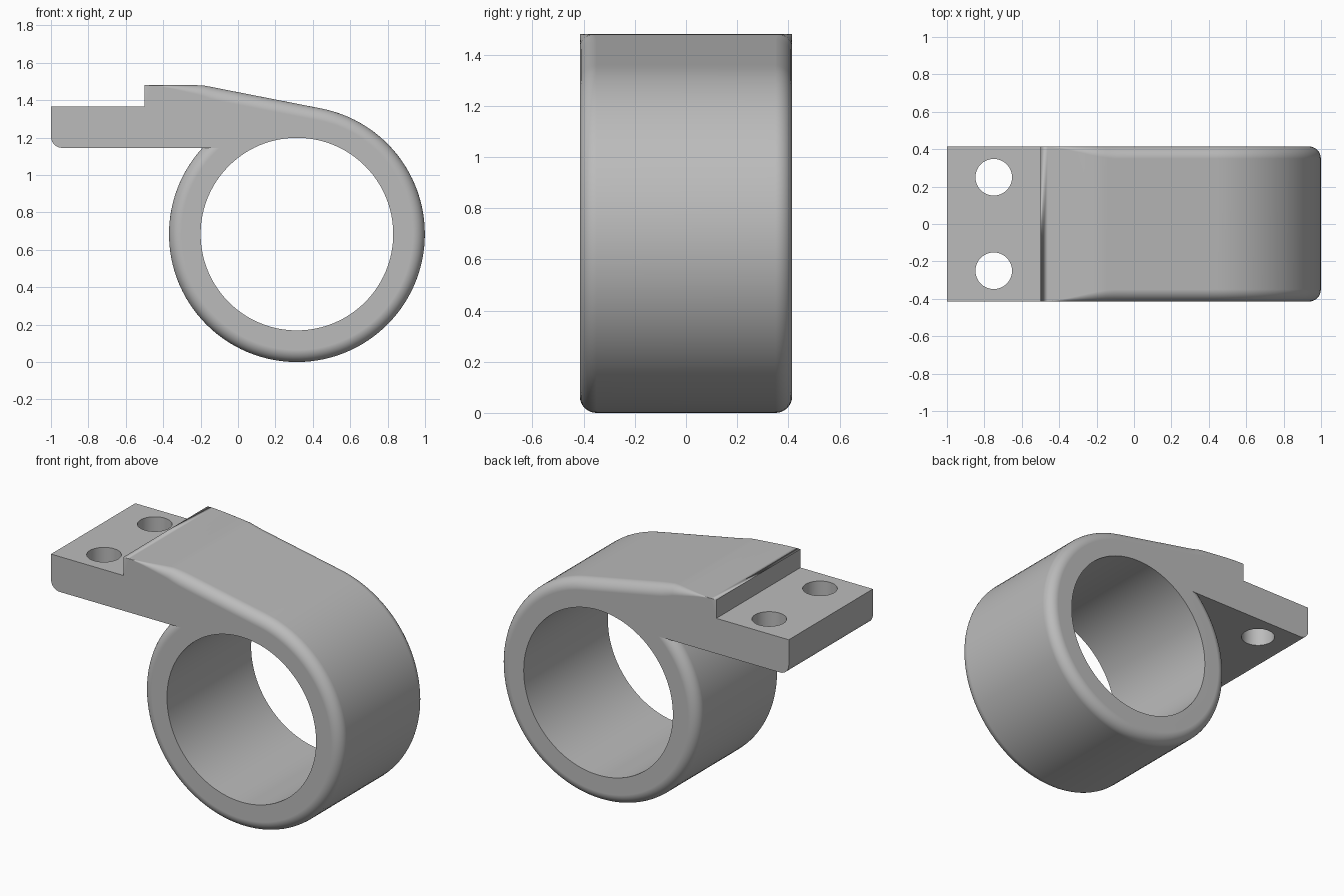
import bpy, bmesh
from math import sin, cos, pi, radians, asin, sqrt

cube = bpy.data.objects.get("Cube")
if cube:
    bpy.data.objects.remove(cube, do_unlink=True)

CX, CZ = 0.315, 0.684          # ring centre
R_OUT, R_IN = 0.684, 0.515
HALF, FILLET = 0.415, 0.065    # half width and edge rounding
ARM_LOW, ARM_STEP, ARM_TOP = 1.145, 1.365, 1.48
TANGENT = radians(79)
ARC_N, SLOPE_N, FILLET_N = 96, 24, 8

grey = bpy.data.materials.new("plain grey")
grey.use_nodes = True
grey.diffuse_color = (0.5, 0.5, 0.5, 1)
grey.node_tree.nodes["Principled BSDF"].inputs["Base Color"].default_value = (0.5, 0.5, 0.5, 1)


def outline(t):
    """Side profile at fillet angle t, as (x, half width, z) points."""
    drop, pull = 1 - cos(t), 1 - sin(t)
    pts = []
    # ring, clockwise from the tangent point to the underside of the arm
    r = R_OUT - FILLET * drop
    end = pi - asin((ARM_LOW - CZ) / r) - 2 * pi
    for i in range(ARC_N + 1):
        a = TANGENT + (end - TANGENT) * i / ARC_N
        pts.append((CX + r * cos(a), HALF - FILLET * pull, CZ + r * sin(a)))
    # arm underside with rounded tip corner, then the step
    for i in range(9):
        a = pi * 1.5 - pi / 2 * i / 8
        pts.append((-0.94 + 0.06 * cos(a), HALF, ARM_LOW + 0.06 + 0.06 * sin(a)))
    pts += [(-1, HALF, ARM_STEP), (-0.5, HALF, ARM_STEP)]
    # flat top and slope, where the rounding gradually grows
    tx, tz = CX + R_OUT * cos(TANGENT), CZ + R_OUT * sin(TANGENT)
    for i in range(SLOPE_N):
        x = -0.5 + (tx + 0.5) * i / SLOPE_N
        f = min(1, max(0, (x + 0.5) / 0.42))
        rad = FILLET * f * f * (3 - 2 * f)
        slope = x > -0.19
        z = ARM_TOP + (tz - ARM_TOP) * (x + 0.19) / (tx + 0.19) if slope else ARM_TOP
        nx, nz = (cos(TANGENT), sin(TANGENT)) if slope else (0, 1)
        pts.append((x - nx * rad * drop, HALF - rad * pull, z - nz * rad * drop))
    return pts


def make_body():
    bm = bmesh.new()
    angles = [pi / 2 * k / FILLET_N for k in range(FILLET_N + 1)]
    layers = [[(x, -y, z) for x, y, z in outline(pi / 2 - a)] for a in angles]
    layers += [outline(a) for a in angles]
    rings = [[bm.verts.new(p) for p in layer] for layer in layers]
    n = len(rings[0])
    for a, b in zip(rings, rings[1:]):
        for i in range(n):
            j = (i + 1) % n
            bm.faces.new((a[i], a[j], b[j], b[i]))
    bm.faces.new(rings[0])
    bm.faces.new(rings[-1])
    return bm


def finish(bm, name):
    bmesh.ops.recalc_face_normals(bm, faces=bm.faces)
    mesh = bpy.data.meshes.new(name)
    bm.to_mesh(mesh)
    bm.free()
    mesh.materials.append(grey)
    obj = bpy.data.objects.new(name, mesh)
    bpy.context.collection.objects.link(obj)
    return obj


def cut_cylinder(body, radius, loc, rot, sides):
    bpy.ops.mesh.primitive_cylinder_add(vertices=sides, radius=radius, depth=1.5,
                                        location=loc, rotation=rot)
    cutter = bpy.context.object
    cutter.hide_render = True
    cutter.data.materials.append(grey)
    bpy.context.view_layer.objects.active = body
    mod = body.modifiers.new("hole", 'BOOLEAN')
    mod.operation, mod.solver, mod.object = 'DIFFERENCE', 'EXACT', cutter
    bpy.ops.object.modifier_apply(modifier=mod.name)
    bpy.data.objects.remove(cutter, do_unlink=True)


# Ring and arm as one rounded solid; the flush layers are merged
bm = make_body()
bmesh.ops.remove_doubles(bm, verts=bm.verts, dist=0.00005)
bmesh.ops.dissolve_degenerate(bm, edges=bm.edges, dist=0.00005)
clamp = finish(bm, "ring_clamp_with_arm")

# Main bore and the two bolt holes
cut_cylinder(clamp, R_IN, (CX, 0, CZ), (pi / 2, 0, 0), 96)
for side in (-1, 1):
    cut_cylinder(clamp, 0.098, (-0.75, 0.25 * side, 1.25), (0, 0, 0), 48)

# Smooth shading with crisp machined edges
bpy.ops.object.select_all(action='DESELECT')
clamp.select_set(True)
bpy.context.view_layer.objects.active = clamp
bpy.ops.object.shade_smooth_by_angle(angle=radians(30))
weighted = clamp.modifiers.new("even shading", 'WEIGHTED_NORMAL')
weighted.keep_sharp = True
